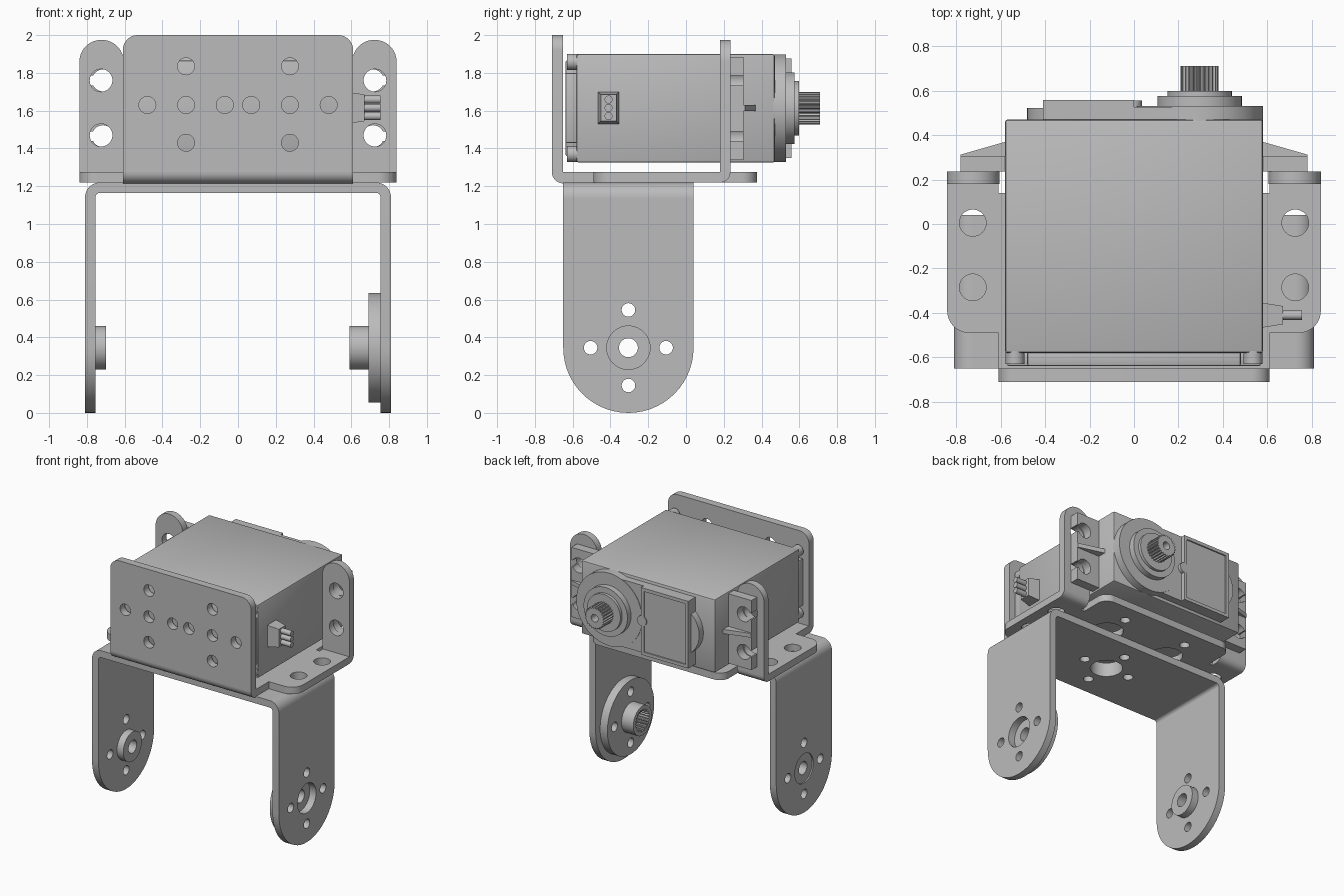
import bpy, bmesh
from math import sin, cos, pi, atan2, tan
from mathutils import Vector

cube = bpy.data.objects.get("Cube")
if cube:
    bpy.data.objects.remove(cube, do_unlink=True)

GREY = (0.5, 0.5, 0.5, 1.0)
grey = bpy.data.materials.new("plain grey")
grey.use_nodes = True
grey.diffuse_color = GREY
grey.node_tree.nodes["Principled BSDF"].inputs["Base Color"].default_value = GREY

# Plane of the outline -> how (u, v, depth) becomes (x, y, z)
PLANES = {
    "XY": lambda u, v, w: (u, v, w),
    "XZ": lambda u, v, w: (u, w, v),
    "YZ": lambda u, v, w: (w, u, v),
}


def finish(name, bm):
    bmesh.ops.recalc_face_normals(bm, faces=bm.faces[:])
    mesh = bpy.data.meshes.new(name)
    bm.to_mesh(mesh)
    bm.free()
    mesh.materials.append(grey)
    ob = bpy.data.objects.new(name, mesh)
    bpy.context.collection.objects.link(ob)
    bpy.ops.object.select_all(action="DESELECT")
    ob.select_set(True)
    bpy.context.view_layer.objects.active = ob
    bpy.ops.object.shade_smooth_by_angle(angle=0.5)
    return ob


def arc(cx, cy, r, a0, a1, n=10):
    return [(cx + r * cos(a0 + (a1 - a0) * i / n), cy + r * sin(a0 + (a1 - a0) * i / n))
            for i in range(n + 1)]


def circle(cx, cy, r, n=40):
    return arc(cx, cy, r, 0, 2 * pi, n)[:-1]


def gear(cx, cy, r, depth, teeth=24):
    return [(cx + (r - depth * (i // 2 % 2)) * cos(pi * i / teeth / 2),
             cy + (r - depth * (i // 2 % 2)) * sin(pi * i / teeth / 2)) for i in range(teeth * 4)]


def rect(u0, u1, v0, v1):
    return [(u0, v0), (u1, v0), (u1, v1), (u0, v1)]


def rounded(points):
    """Polygon from (u, v) or (u, v, fillet radius) corners."""
    out = []
    for i, p in enumerate(points):
        c = Vector(p[:2])
        if len(p) < 3:
            out.append(tuple(c))
            continue
        d1 = (Vector(points[i - 1][:2]) - c).normalized()
        d2 = (Vector(points[(i + 1) % len(points)][:2]) - c).normalized()
        half = d1.angle(d2) / 2
        mid = c + (d1 + d2).normalized() * p[2] / sin(half)
        s = c + d1 * p[2] / tan(half) - mid
        e = c + d2 * p[2] / tan(half) - mid
        a0, a1 = atan2(s.y, s.x), atan2(e.y, e.x)
        sweep = (a1 - a0 + pi) % (2 * pi) - pi
        out += arc(mid.x, mid.y, p[2], a0, a0 + sweep, 14)
    return out


def plate(name, plane, w0, w1, outline, holes=()):
    """Flat outline with holes, extruded from depth w0 to w1."""
    to = PLANES[plane]
    bm = bmesh.new()
    for loop in [outline, *holes]:
        pts = [p for i, p in enumerate(loop)
               if (Vector(p) - Vector(loop[i - 1])).length > 1e-5]
        vs = [bm.verts.new(to(u, v, w0)) for u, v in pts]
        for i, v in enumerate(vs):
            bm.edges.new((vs[i - 1], v))
    bmesh.ops.triangle_fill(bm, edges=bm.edges[:], use_beauty=True, normal=Vector(to(0, 0, 1)))
    new = bmesh.ops.extrude_face_region(bm, geom=bm.faces[:])["geom"]
    bmesh.ops.translate(bm, vec=Vector(to(0, 0, w1 - w0)),
                        verts=[g for g in new if isinstance(g, bmesh.types.BMVert)])
    return finish(name, bm)


def box(name, x, y, z, bevel=0.0):
    bm = bmesh.new()
    bmesh.ops.create_cube(bm, size=1)
    for v in bm.verts:
        v.co = [(a + b) / 2 + c * (b - a) for c, (a, b) in zip(v.co, (x, y, z))]
    if bevel:
        bmesh.ops.bevel(bm, geom=bm.edges[:], offset=bevel, segments=2, profile=0.5, affect="EDGES")
    return finish(name, bm)


def cross_holes(u, v, centre):
    spots = [(0.2, 0), (-0.2, 0), (0, 0.2), (0, -0.2)]
    return [circle(u, v, centre)] + [circle(u + a, v + b, 0.036, 20) for a, b in spots]


def flip(points, s):
    return [(p[0] * s, *p[1:]) for p in points]


SIDES = ((1, "left"), (-1, "right"))
AY, AZ = -0.305, 0.345          # pivot axis of the fork

# Fork bracket
plate("fork_top", "XY", 1.165, 1.22, rect(-0.73, 0.73, -0.65, 0.04), cross_holes(0, AY, 0.115))
leg = rounded([(-0.65, 1.14), (-0.65, 0, 0.345), (0.04, 0, 0.345), (0.04, 1.14)])
bend = arc(0.73, 1.14, 0.08, 0, pi / 2) + arc(0.73, 1.14, 0.025, pi / 2, 0)
for s, side in SIDES:
    plate(side + "_fork_leg", "YZ", s * 0.755, s * 0.81, leg, cross_holes(AY, AZ, 0.115))
    plate(side + "_fork_bend", "XZ", -0.65, 0.04, flip(bend, s))

# Pivot bushing and splined horn
plate("pivot_bushing", "YZ", -0.8, -0.7, circle(AY, AZ, 0.115), [circle(AY, AZ, 0.05)])
plate("horn_disc", "YZ", 0.692, 0.755, circle(AY, AZ, 0.29, 64), cross_holes(AY, AZ, 0.05))
plate("horn_hub", "YZ", 0.59, 0.692, circle(AY, AZ, 0.115), [gear(AY, AZ, 0.088, 0.014)])

# Motor bracket: front plate, base and ears
dots = [(x, 1.63) for x in (-0.48, -0.07, 0.07, 0.48)]
dots += [(x, z) for x in (-0.275, 0.275) for z in (1.43, 1.63, 1.835)]
plate("bracket_front", "XZ", -0.71, -0.65,
      rounded([(-0.61, 1.275), (0.61, 1.275), (0.61, 2.0, 0.08), (-0.61, 2.0, 0.08)]),
      [circle(x, z, 0.045, 24) for x, z in dots])
plate("bracket_front_bend", "YZ", -0.61, 0.61,
      arc(-0.65, 1.275, 0.06, pi, 1.5 * pi) + [(-0.65, 1.275)])
half = [(0.61, -0.65), (0.61, -0.49), (0.84, -0.49, 0.1), (0.84, 0.18), (0.61, 0.18),
        (0.61, 0.14), (0.58, 0.14), (0.58, 0.375, 0.08)]
base_holes = [circle(s * 0.725, y, 0.06) for s in (1, -1) for y in (0.005, -0.285)]
for x, y in ((-0.275, 0.03), (0.275, 0.03), (0, AY)):
    base_holes += cross_holes(x, y, 0.115)[:1]
base_holes += [circle(s * 0.275, 0.23, 0.036, 20) for s in (1, -1)]
base_holes += [circle(s * 0.2, AY, 0.036, 20) for s in (1, -1)]
plate("bracket_base", "XY", 1.22, 1.275, rounded(half + flip(half, -1)[::-1]), base_holes)
ear = rounded([(0.605, 1.275), (0.84, 1.275), (0.84, 1.975, 0.117), (0.605, 1.975, 0.117)])
ear_bend = arc(0.18, 1.275, 0.055, -pi / 2, 0) + [(0.18, 1.275)]
for s, side in SIDES:
    plate(side + "_ear", "XZ", 0.18, 0.235, flip(ear, s),
          [circle(s * 0.725, z, 0.06) for z in (1.47, 1.76)])
    plate(side + "_ear_bend", "YZ", s * 0.61, s * 0.84, ear_bend)

# Motor body, rear cover and cover screws
MZ = 1.613
box("motor_body", (-0.58, 0.58), (-0.58, 0.47), (1.325, 1.9), 0.012)
box("rear_cover", (-0.48, 0.48), (-0.638, -0.57), (1.36, 1.865), 0.008)
box("rear_cover_middle", (-0.57, 0.57), (-0.638, -0.57), (1.43, 1.8), 0.008)
for s, side in SIDES:
    for z, level in ((1.37, "lower"), (1.858, "upper")):
        plate(f"{side}_{level}_screw", "XZ", -0.63, -0.57, circle(s * 0.535, z, 0.042, 24),
              [circle(s * 0.535, z, 0.018, 6)])

# Mounting flanges with open screw slots and a gusset rib
flange = [(0.57, 1.34), (0.78, 1.34)]
for z in (1.465, 1.76):
    flange += [(0.78, z - 0.026)] + arc(0.715, z, 0.058, -0.46, 0.46 - 2 * pi, 24) + [(0.78, z + 0.026)]
flange += [(0.78, 1.885), (0.57, 1.885)]
for s, side in SIDES:
    plate(side + "_flange", "XZ", 0.235, 0.305, flip(flange, s))
    plate(side + "_rib", "XY", 1.597, 1.63,
          flip([(0.57, 0.3), (0.78, 0.3), (0.78, 0.312), (0.57, 0.372)], s))

# Gearbox face and stepped output
GX = 0.295
plate("gearbox_boss", "XZ", 0.46, 0.53, circle(GX, MZ, 0.285, 64))
plate("gearbox_face", "XZ", 0.46, 0.526, rect(-0.41, 0.2, 1.35, 1.876))
plate("gearbox_bulge", "XZ", 0.46, 0.522, circle(-0.28, MZ, 0.2, 48))
for name, r, y in (("output_step", 0.19, 0.575), ("output_collar", 0.145, 0.598)):
    plate(name, "XZ", 0.52, y, circle(GX, MZ, r, 48))
plate("output_shaft", "XZ", 0.59, 0.71, gear(GX, MZ, 0.085, 0.01), [circle(GX, MZ, 0.03, 20)])

# Raised label panel with a rim
plate("label_rim", "XZ", 0.52, 0.558, rect(-0.41, 0.0, 1.35, 1.876), [rect(-0.385, -0.025, 1.375, 1.85)])
plate("label_panel", "XZ", 0.52, 0.548, rect(-0.39, -0.02, 1.37, 1.855))
plate("label_pip", "XZ", 0.52, 0.555, circle(-0.005, MZ, 0.04, 24))

# Tapered cable boot and three wires
CY, CZ = -0.41, 1.615
boot = box("cable_boot", (0.57, 0.67), (CY - 0.057, CY + 0.057), (CZ - 0.086, CZ + 0.086))
for v in boot.data.vertices:
    if v.co.x > 0.6:
        v.co.y = CY + (v.co.y - CY) * 0.72
        v.co.z = CZ + (v.co.z - CZ) * 0.82
for i in (-1, 0, 1):
    plate(f"wire_{i + 2}", "YZ", 0.66, 0.755, circle(CY, CZ + i * 0.044, 0.021, 20))
